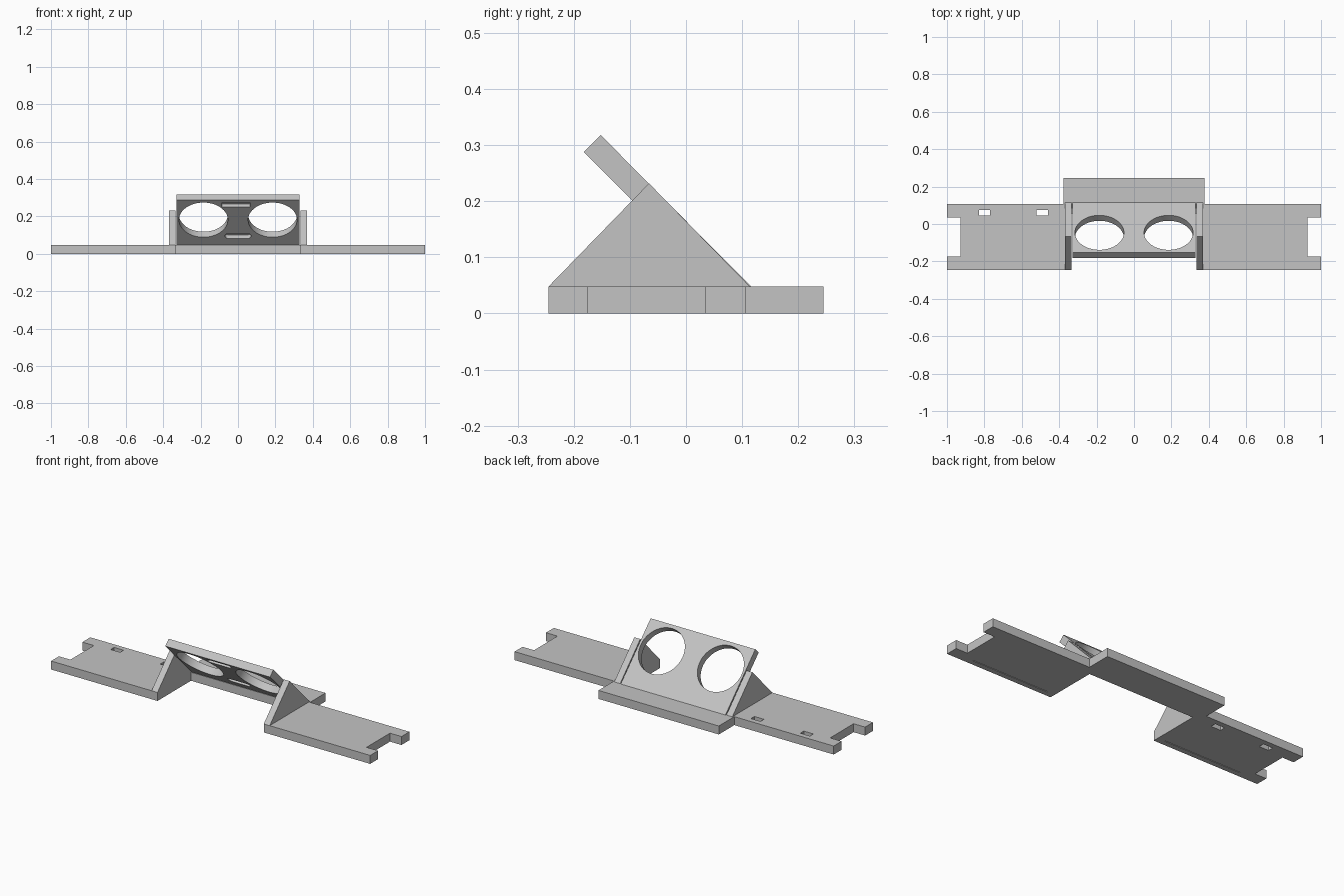
import bpy, bmesh, math
from mathutils import Matrix, Vector

cube = bpy.data.objects.get("Cube")
if cube:
    bpy.data.objects.remove(cube, do_unlink=True)

grey = bpy.data.materials.new("light grey")
GREY = (0.55, 0.55, 0.55, 1)
grey.use_nodes = True
grey.diffuse_color = GREY
grey.node_tree.nodes["Principled BSDF"].inputs["Base Color"].default_value = GREY

TOP = 0.048      # thickness of the flat base
INNER = 0.333    # inner edge of the wings and gussets


def prism(name, points, low, high, axis="z"):
    """Extrude an outline: (x, y) along z, or (y, z) along x."""
    def place(p, t):
        return (p[0], p[1], t) if axis == "z" else (t, p[0], p[1])
    bm = bmesh.new()
    a = [bm.verts.new(place(p, low)) for p in points]
    b = [bm.verts.new(place(p, high)) for p in points]
    bm.faces.new(a)
    bm.faces.new(b)
    for i in range(len(a)):
        j = (i + 1) % len(a)
        bm.faces.new((a[i], a[j], b[j], b[i]))
    bmesh.ops.recalc_face_normals(bm, faces=bm.faces)
    mesh = bpy.data.meshes.new(name)
    bm.to_mesh(mesh)
    bm.free()
    mesh.materials.append(grey)
    obj = bpy.data.objects.new(name, mesh)
    bpy.context.collection.objects.link(obj)
    return obj


def box(name, x, y, z):
    return prism(name, [(x[0], y[0]), (x[1], y[0]), (x[1], y[1]), (x[0], y[1])], *z)


def cut(obj, cutters):
    """Subtract the cutters for good and remove them."""
    for c in cutters:
        m = obj.modifiers.new("cut", "BOOLEAN")
        m.operation, m.solver, m.object = "DIFFERENCE", "EXACT", c
    bpy.context.view_layer.update()
    deps = bpy.context.evaluated_depsgraph_get()
    mesh = bpy.data.meshes.new_from_object(obj.evaluated_get(deps))
    obj.modifiers.clear()
    obj.data = mesh
    for c in cutters:
        bpy.data.objects.remove(c, do_unlink=True)


def stadium(half_length, radius, steps=32):
    """Rounded slot outline; a half length of zero gives a circle."""
    pts = []
    for side in (1, -1):
        for i in range(steps + 1):
            if half_length == 0 and i == steps:
                continue
            a = math.pi * i / steps - side * math.pi / 2
            pts.append((side * half_length + radius * math.cos(a), radius * math.sin(a)))
    return pts


# Wings with a notched outer end and a hairline groove underneath
for side, label in ((1, "left"), (-1, "right")):
    outline = [(INNER, -0.245), (1, -0.245), (1, -0.175), (0.928, -0.175),
               (0.928, 0.035), (1, 0.035), (1, 0.106), (INNER, 0.106)]
    wing = prism(label + "_wing", [(side * x, y) for x, y in outline], 0, TOP)
    cutters = [box("groove", sorted((side * 0.38, side * 0.86)), (-0.215, -0.211), (-0.01, 0.004))]
    # Strap slots go through the right wing only
    if side < 0:
        cutters += [box("slot", (x - 0.03, x + 0.03), (0.045, 0.076), (-0.1, 0.1))
                    for x in (-0.8, -0.49)]
    cut(wing, cutters)
    # Triangular gusset that carries the panel
    prism(label + "_gusset", [(-0.245, TOP), (0.114, TOP), (-0.066, 0.232)],
          side * INNER, side * 0.37, axis="x")

# Rear bar, narrowed where it passes between the wings
half = 0.377
prism("rear_bar", [(-INNER, 0.055), (INNER, 0.055), (INNER, 0.106), (half, 0.106),
                   (half, 0.245), (-half, 0.245), (-half, 0.106), (-INNER, 0.106)], 0, TOP)

# Sloping panel
panel = prism("sloping_panel", [(0.116, TOP), (-0.152, 0.318), (-0.182, 0.288), (0.058, TOP)],
              -0.328, 0.328, axis="x")
tilt = Matrix.Rotation(math.radians(-45), 4, "X")


def panel_cutter(name, points, centre, low, high):
    c = prism(name, points, low, high)
    c.data.transform(Matrix.Translation(Vector(centre)) @ tilt)
    return c


# Two round openings and two shallow pockets in the front face
holes = [panel_cutter("opening", stadium(0, 0.131), (x, -0.062, 0.195), -0.1, 0.1)
         for x in (-0.185, 0.185)]
pockets = [
    panel_cutter("lower_pocket", stadium(0.052, 0.018, 12), (0, 0.012, 0.096), -0.03, 0.026),
    panel_cutter("upper_pocket", [(-0.085, -0.018), (0.065, -0.018), (0.065, 0.018), (-0.085, 0.018)],
                 (0, -0.156, 0.262), -0.03, 0.026),
]
# Tilt sends the cutters' own z towards the back of the panel
for c in holes + pockets:
    c.data.transform(Matrix.Identity(4))
flip = (tilt @ Vector((0, 0, 1))).y > 0
assert flip
cut(panel, holes + pockets)

bpy.ops.object.select_all(action="DESELECT")
panel.select_set(True)
bpy.context.view_layer.objects.active = panel
bpy.ops.object.shade_smooth_by_angle(angle=math.radians(30))
